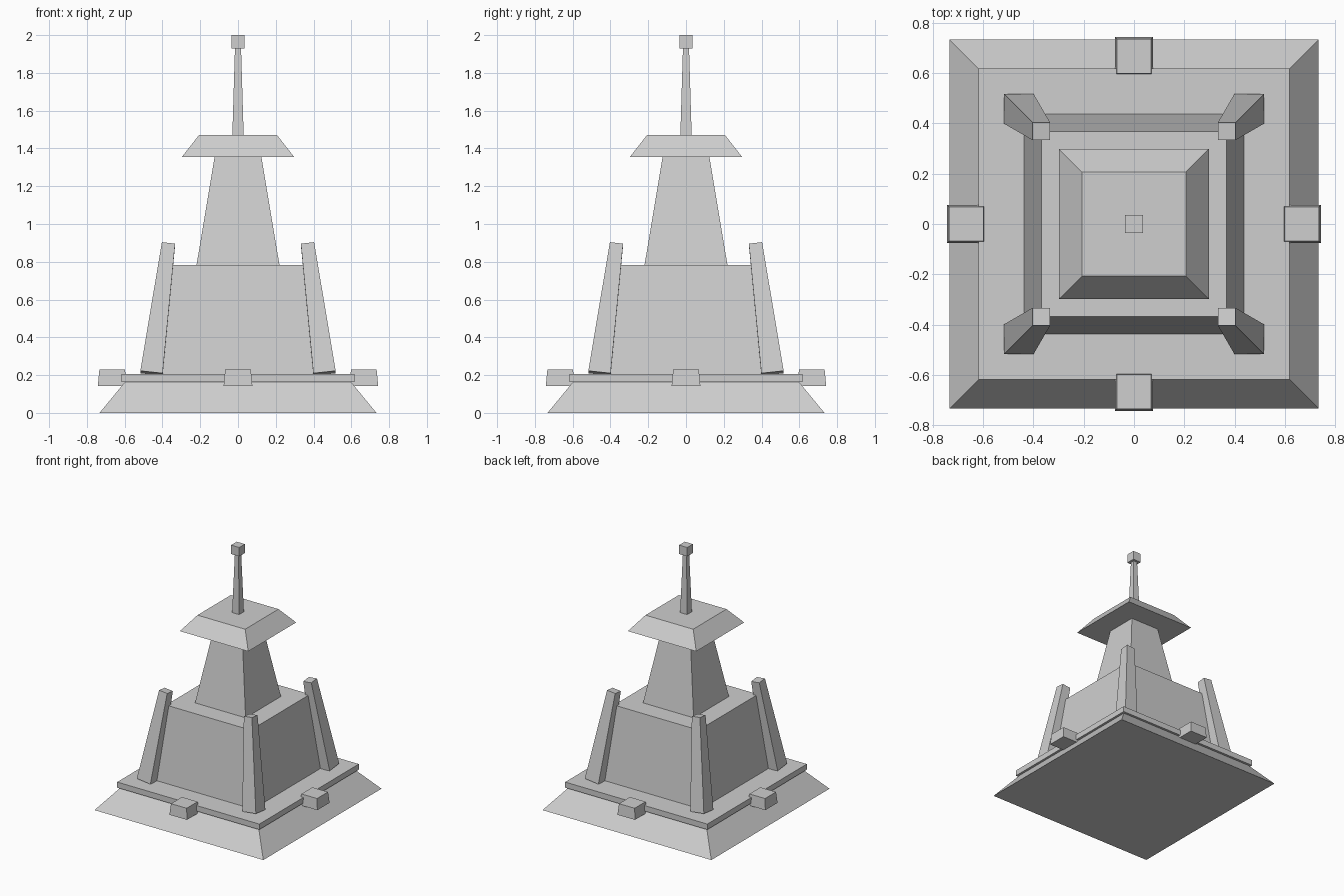
import bpy
import bmesh

old = bpy.data.objects.get("Cube")
if old:
    bpy.data.objects.remove(old, do_unlink=True)

stone = bpy.data.materials.new("light_grey_stone")
stone.use_nodes = True
GREY = (0.62, 0.62, 0.62, 1)
stone.diffuse_color = GREY
stone.node_tree.nodes["Principled BSDF"].inputs["Base Color"].default_value = GREY

CORNERS = [(-1, -1), (1, -1), (1, 1), (-1, 1)]


def frustum(name, bottom, top, at=(0, 0), shift=0, tilt=0):
    """Square tapered block; bottom and top are (half width, z).
    shift moves the top diagonally, tilt raises the outer corners."""
    bm = bmesh.new()
    rings = []
    for (half, z), move in ((bottom, 0), (top, shift)):
        rings.append([bm.verts.new((at[0] + move + sx * half,
                                    at[1] + move + sy * half,
                                    z + tilt * half * (sx + sy)))
                      for sx, sy in CORNERS])
    low, high = rings
    bm.faces.new(low[::-1])
    bm.faces.new(high)
    for i in range(4):
        j = (i + 1) % 4
        bm.faces.new((low[i], low[j], high[j], high[i]))
    mesh = bpy.data.meshes.new(name)
    bm.to_mesh(mesh)
    bm.free()
    mesh.materials.append(stone)
    obj = bpy.data.objects.new(name, mesh)
    bpy.context.scene.collection.objects.link(obj)
    return obj


# Stacked central parts, from the ground up
frustum("sloped_base", (0.733, 0), (0.597, 0.165))
frustum("terrace_slab", (0.617, 0.163), (0.617, 0.207))
frustum("lower_body", (0.437, 0.205), (0.368, 0.783))
frustum("upper_tower", (0.22, 0.78), (0.123, 1.36))
frustum("roof", (0.297, 1.355), (0.207, 1.47))
frustum("spire", (0.03, 1.47), (0.016, 1.935))
frustum("spire_cap", (0.035, 1.93), (0.035, 2.0))

# Leaning corner pillars, mirrored to all four corners
pillar = frustum("corner_pillars", (0.059, 0.21), (0.035, 0.896),
                 at=(0.458, 0.458), shift=-0.09, tilt=0.11)
mirror = pillar.modifiers.new("four_corners", "MIRROR")
mirror.use_axis = (True, True, False)

# Small blocks in the middle of each terrace edge
for side, x, y in (("front", 0, -1), ("back", 0, 1),
                   ("left", 1, 0), ("right", -1, 0)):
    frustum(side + "_edge_block", (0.076, 0.143), (0.068, 0.229),
            at=(x * 0.666, y * 0.666))
